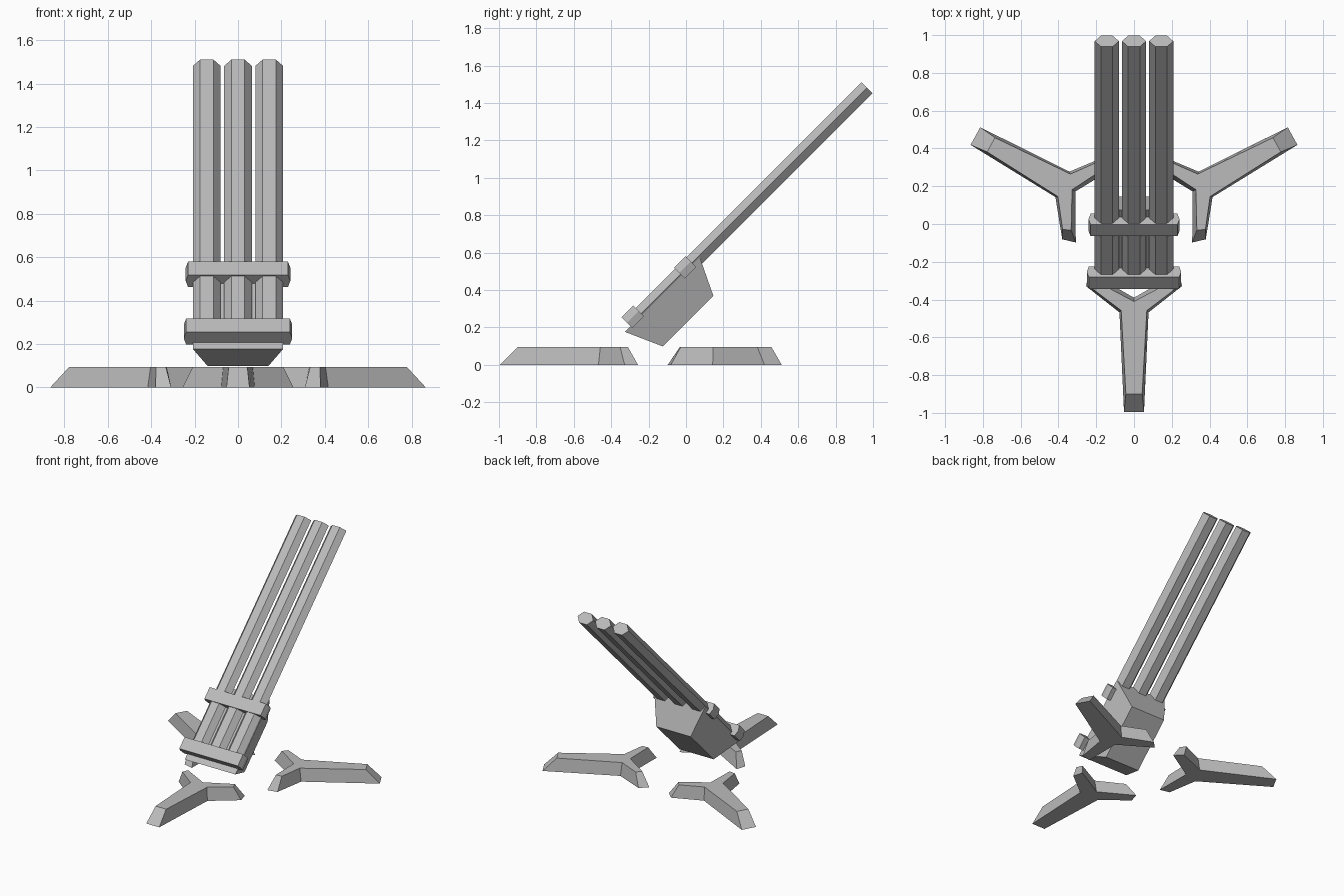
import bpy, math
from mathutils import Vector, Matrix

if "Cube" in bpy.data.objects:
    bpy.data.objects.remove(bpy.data.objects["Cube"])

grey = bpy.data.materials.new("metal grey")
grey.diffuse_color = (0.5, 0.5, 0.5, 1)
grey.use_nodes = True
grey.node_tree.nodes["Principled BSDF"].inputs["Base Color"].default_value = grey.diffuse_color

R = math.sqrt(0.5)


def tilt(x, t, s):
    """Launcher frame: t runs up the tubes, s is square to them."""
    return (x, (t - s) * R, (t + s) * R)


def loft(name, a, b):
    """Closed solid between two matching outlines."""
    n = len(a)
    faces = [tuple(range(n))[::-1], tuple(range(n, 2 * n))]
    faces += [(i, (i + 1) % n, n + (i + 1) % n, n + i) for i in range(n)]
    me = bpy.data.meshes.new(name)
    me.from_pydata(list(a) + list(b), [], faces)
    me.materials.append(grey)
    ob = bpy.data.objects.new(name, me)
    bpy.context.collection.objects.link(ob)
    bpy.ops.object.select_all(action='DESELECT')
    bpy.context.view_layer.objects.active = ob
    ob.select_set(True)
    bpy.ops.object.mode_set(mode='EDIT')
    bpy.ops.mesh.select_all(action='SELECT')
    bpy.ops.mesh.normals_make_consistent(inside=False)
    bpy.ops.object.mode_set(mode='OBJECT')
    return ob


def hexagon(cx, cs, hx, flat, hs):
    return [(cx + hx, cs), (cx + flat, cs + hs), (cx - flat, cs + hs),
            (cx - hx, cs), (cx - flat, cs - hs), (cx + flat, cs - hs)]


def bar(name, outline, t0, t1):
    return loft(name, [tilt(x, t0, s) for x, s in outline],
                [tilt(x, t1, s) for x, s in outline])


# three hexagonal tubes
for i in (-1, 0, 1):
    bar("tube", hexagon(i * 0.144, 0.363, 0.064, 0.031, 0.041), -0.03, 1.732)

# clamps across the tubes
bar("upper_clamp", hexagon(0, 0.372, 0.241, 0.23, 0.04), 0.321, 0.409)
bar("lower_clamp", hexagon(0, 0.383, 0.25, 0.239, 0.04), -0.063, 0.025)


# tapered block under the tubes
def rect(hx, t0, t1, s):
    return [tilt(x, t, s) for x, t in ((-hx, t0), (hx, t0), (hx, t1), (-hx, t1))]


loft("base_block", rect(0.14, -0.018, 0.364, 0.157), rect(0.207, -0.106, 0.459, 0.355))


# Y-shaped feet with sloping sides
def foot_outline(half, notch, z):
    right = half + [(0, notch)]
    left = [(-x, y) for x, y in reversed(half)]
    return [Vector((x, y, z)) for x, y in right + left]


low = foot_outline([(0.053, -0.995), (0.077, -0.468), (0.255, -0.328), (0.235, -0.257)], -0.39, 0)
top = foot_outline([(0.043, -0.9), (0.068, -0.458), (0.208, -0.352), (0.19, -0.31)], -0.41, 0.095)
for name, angle, shift in (("front_foot", 0, 0), ("right_foot", 119, 0.035), ("left_foot", -119, 0.035)):
    m = Matrix.Rotation(math.radians(angle), 4, 'Z') @ Matrix.Translation((0, shift, 0))
    loft(name, [m @ v for v in low], [m @ v for v in top])
